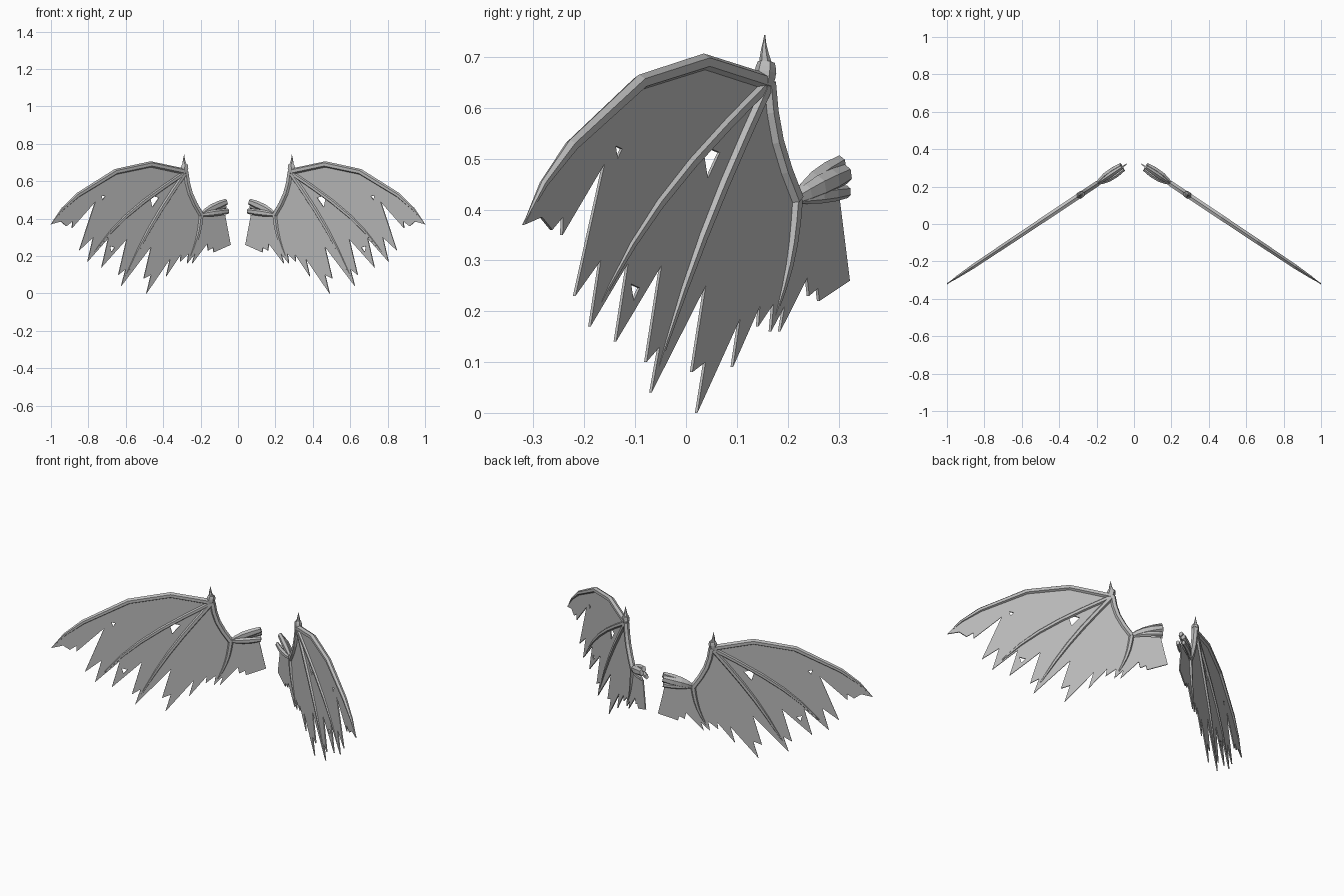
import bpy, bmesh, math
from mathutils import Vector

cube = bpy.data.objects.get("Cube")
if cube:
    bpy.data.objects.remove(cube, do_unlink=True)

grey = bpy.data.materials.new("wing grey")
grey.use_nodes = True
grey.diffuse_color = (0.5, 0.5, 0.5, 1)
grey.node_tree.nodes["Principled BSDF"].inputs["Base Color"].default_value = grey.diffuse_color

# Each wing lies in one upright slanted plane, addressed by depth y and height z
NORMAL = Vector((2, 3, 0)).normalized()
WRIST = Vector((0.16, 0.65))
ELBOW = Vector((0.215, 0.42))


def wing_point(p, out=0.0):
    return Vector((0.52 - p[0] * 1.5, p[0], p[1])) + NORMAL * out


def finish(bm, name):
    """Turn the bmesh into an object and mirror it to the other wing."""
    bmesh.ops.recalc_face_normals(bm, faces=bm.faces)
    mesh = bpy.data.meshes.new(name)
    bm.to_mesh(mesh)
    bm.free()
    mesh.materials.append(grey)
    obj = bpy.data.objects.new(name, mesh)
    bpy.context.collection.objects.link(obj)
    mirror = obj.modifiers.new("other wing", 'MIRROR')
    mirror.use_mirror_merge = False
    return obj


def bowed(start, end, bow, steps=6):
    """Points from start to end, pushed sideways in y like a shallow arch."""
    start, end = Vector(start), Vector(end)
    points = []
    for i in range(steps + 1):
        t = i / steps
        points.append(start.lerp(end, t) + Vector((bow * math.sin(math.pi * t), 0)))
    return points


def taper(radius, power):
    """Radius rule: thick at the root and pointed at the end."""
    return lambda t: radius * max(1 - t ** power, 0.06)


def swell(radius):
    """Radius rule: thin at the root, full in the middle, blunt at the end."""
    return lambda t: radius * (0.5 + 0.5 * math.sin(math.pi * t * 0.8))


def bone(name, path, radius, depth=1.0, out=0.0, sides=6):
    """Faceted tube along a path in the wing plane, bulging out of it by out."""
    bm = bmesh.new()
    last = len(path) - 1
    points = [wing_point(p, out * math.sin(i / last * math.pi * 0.7)) for i, p in enumerate(path)]
    rings = []
    for i, point in enumerate(points):
        tangent = (points[min(i + 1, last)] - points[max(i - 1, 0)]).normalized()
        side = NORMAL.cross(tangent).normalized()
        face = tangent.cross(side) * depth
        ring = []
        for k in range(sides):
            angle = math.tau * k / sides
            offset = side * math.cos(angle) + face * math.sin(angle)
            ring.append(bm.verts.new(point + offset * radius(i / last)))
        rings.append(ring)
    for ring, following in zip(rings, rings[1:]):
        for k in range(sides):
            n = (k + 1) % sides
            bm.faces.new((ring[k], ring[n], following[n], following[k]))
    bm.faces.new(rings[0])
    bm.faces.new(rings[-1])
    return finish(bm, name)


# Paths shared by the bones and the membrane edge
leading = [WRIST, (0.035, 0.69), (-0.09, 0.65), (-0.225, 0.525), (-0.28, 0.45), (-0.32, 0.37)]
forearm = bowed(WRIST, ELBOW, -0.012, 4)

# Hem spikes from wing tip to body: y and z of the point, then rise of the notch after it
spikes = [(-0.32, 0.37, 0.02), (-0.265, 0.36, 0.03), (-0.245, 0.35, 0.2), (-0.22, 0.23, 0.1),
          (-0.19, 0.17, 0.14), (-0.14, 0.14, 0.17), (-0.08, 0.1, 0.06), (-0.07, 0.04, 0.19),
          (0.01, 0.08, 0.06), (0.02, 0, 0.14), (0.09, 0.09, 0.08), (0.14, 0.17, 0.05),
          (0.165, 0.16, 0.05), (0.183, 0.16, 0.07), (0.24, 0.23, 0.02), (0.26, 0.22, 0)]
hem = []
for (y, z, rise), (next_y, next_z, _) in zip(spikes, spikes[1:]):
    hem.append((y, z))
    hem.append(((y + next_y) / 2 + rise * 0.35, (z + next_z) / 2 + rise))
hem += [spikes[-1][:2], (0.32, 0.26), (0.3, 0.42)]


def tear(y, z, size):
    """Three-cornered hole in the membrane."""
    angles = [0.3 + math.tau * k / 3 for k in range(3)]
    return [(y + size * 0.5 * math.cos(a), z + size * math.sin(a)) for a in angles]


# Torn membrane
bm = bmesh.new()
outline = leading[:-1] + hem + forearm[:0:-1]
for loop in (outline, tear(0.045, 0.5, 0.04), tear(-0.135, 0.515, 0.015), tear(-0.103, 0.24, 0.02)):
    verts = [bm.verts.new(wing_point(p)) for p in loop]
    for a, b in zip(verts, verts[1:] + verts[:1]):
        bm.edges.new((a, b))
bmesh.ops.triangle_fill(bm, use_beauty=True, edges=bm.edges[:], normal=NORMAL)
membrane = finish(bm, "wing_membrane")
solid = membrane.modifiers.new("thickness", 'SOLIDIFY')
solid.thickness = 0.006
solid.offset = 0

# Finger bones
bone("leading_finger", leading, taper(0.017, 3))
bone("upper_rib", bowed(WRIST, spikes[4][:2], -0.04), taper(0.014, 3))
bone("middle_rib", bowed(WRIST, spikes[7][:2], -0.015), taper(0.015, 3))
bone("elbow_rib", bowed(ELBOW, spikes[12][:2], 0.01), taper(0.015, 2))

# Forearm, wrist joint and thumb claw
bone("forearm", forearm, lambda t: 0.017)
bone("wrist_joint", bowed((0.152, 0.63), (0.158, 0.69), 0), swell(0.023), 0.9)
bone("wrist_claw", bowed((0.16, 0.665), (0.155, 0.743), -0.003), taper(0.018, 1))

# Muscle strands fanning from elbow to shoulder: height at shoulder, bulge, radius
strands = {"upper": (0.49, 0, 0.022), "middle": (0.47, 0.015, 0.024),
           "lower": (0.435, 0.018, 0.016), "inner": (0.44, -0.02, 0.018)}
for label, (height, bulge, size) in strands.items():
    bone(label + "_muscle", bowed(ELBOW, (0.305, height), -0.008, 4), swell(size), 0.7, bulge)
